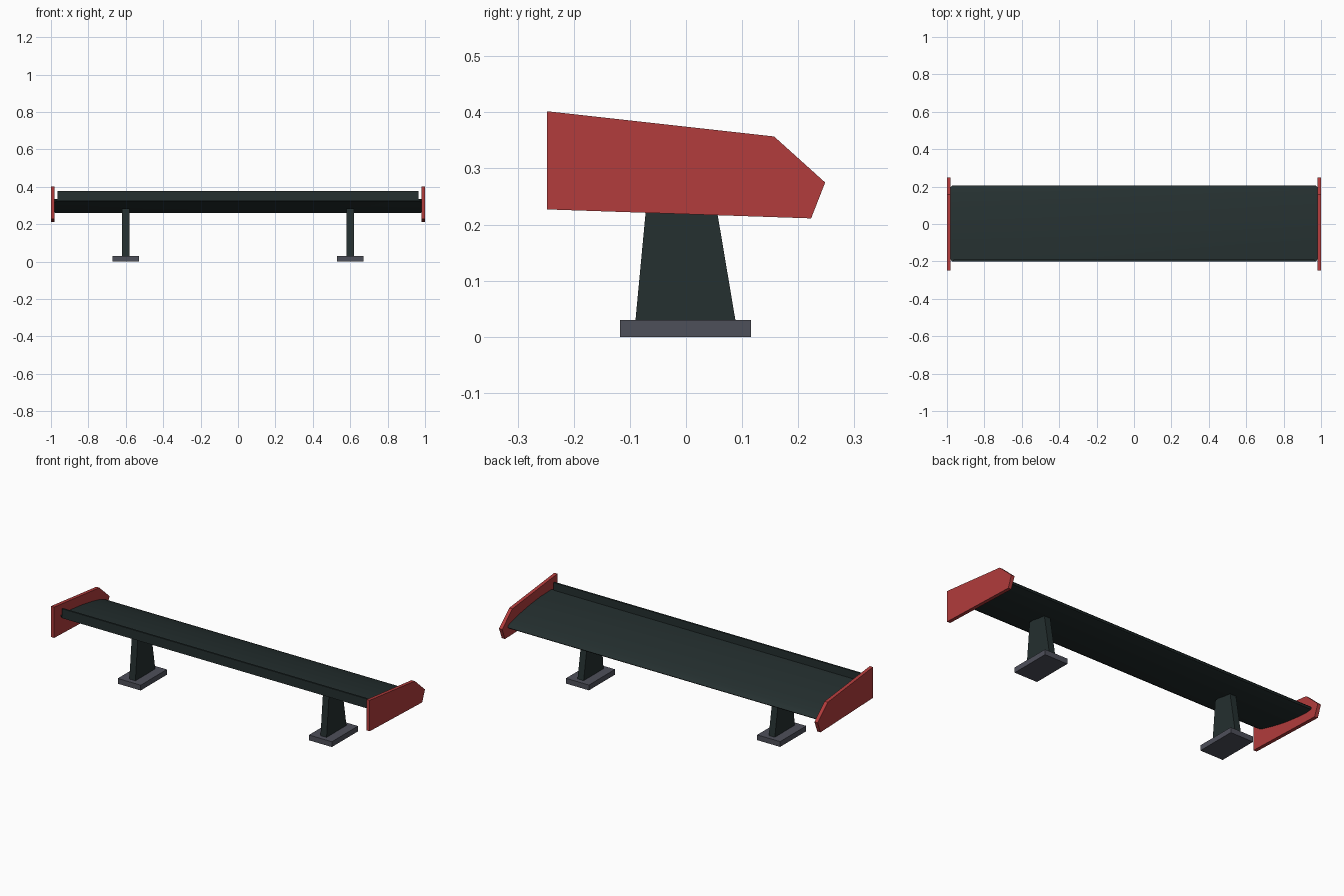
import bpy, bmesh, math

cube = bpy.data.objects.get("Cube")
if cube:
    bpy.data.objects.remove(cube, do_unlink=True)


def make_material(name, rgb):
    mat = bpy.data.materials.new(name)
    mat.use_nodes = True
    mat.diffuse_color = (*rgb, 1)
    mat.node_tree.nodes["Principled BSDF"].inputs["Base Color"].default_value = (*rgb, 1)
    return mat


dark = make_material("dark green black", (0.018, 0.029, 0.029))
red = make_material("red", (0.445, 0.045, 0.045))
grey = make_material("slate grey", (0.076, 0.08, 0.102))


def loft(name, profile, sections, mat, smooth=False):
    """Sweep a (y, z) profile along x; each section is (x, scale about centre)."""
    cy = sum(p[0] for p in profile) / len(profile)
    cz = sum(p[1] for p in profile) / len(profile)
    bm = bmesh.new()
    rings = [[bm.verts.new((x, cy + (y - cy) * s, cz + (z - cz) * s))
              for y, z in profile] for x, s in sections]
    n = len(profile)
    for a, b in zip(rings, rings[1:]):
        for i in range(n):
            j = (i + 1) % n
            bm.faces.new((a[i], a[j], b[j], b[i]))
    bm.faces.new(rings[0])
    bm.faces.new(rings[-1])
    bmesh.ops.recalc_face_normals(bm, faces=bm.faces)
    mesh = bpy.data.meshes.new(name)
    bm.to_mesh(mesh)
    bm.free()
    mesh.materials.append(mat)
    obj = bpy.data.objects.new(name, mesh)
    bpy.context.collection.objects.link(obj)
    if smooth:
        bpy.ops.object.select_all(action="DESELECT")
        obj.select_set(True)
        bpy.context.view_layer.objects.active = obj
        bpy.ops.object.shade_smooth_by_angle(angle=math.radians(30))
    return obj


def slab(name, profile, x0, x1, mat):
    return loft(name, profile, [(x0, 1), (x1, 1)], mat)


# Main wing: cambered section with a rounded nose and slightly chamfered ends
wing = [(-0.2, 0.335), (-0.1, 0.332), (0, 0.321), (0.1, 0.304), (0.17, 0.288),
        (0.197, 0.278), (0.205, 0.27), (0.197, 0.263), (0.17, 0.26),
        (0.1, 0.264), (0, 0.277), (-0.1, 0.297), (-0.19, 0.32)]
loft("main_wing", wing, [(-0.982, 0.95), (-0.972, 1), (0.972, 1), (0.982, 0.95)],
     dark, smooth=True)

# Upright lip along the raised edge
lip = [(-0.2, 0.325), (-0.19, 0.325), (-0.19, 0.378), (-0.2, 0.378)]
slab("edge_lip", lip, -0.965, 0.965, dark)

# End plates, posts and feet on both sides
plate = [(-0.248, 0.402), (0.157, 0.357), (0.248, 0.275), (0.223, 0.211), (-0.248, 0.227)]
post = [(-0.09, 0.03), (0.088, 0.03), (0.045, 0.285), (-0.066, 0.285)]
foot = [(-0.118, 0), (0.116, 0), (0.116, 0.03), (-0.118, 0.03)]
for side, s in (("left", 1), ("right", -1)):
    slab(side + "_end_plate", plate, s * 0.98, s, red)
    slab(side + "_post", post, s * 0.6 - 0.019, s * 0.6 + 0.019, dark)
    slab(side + "_foot", foot, s * 0.6 - 0.072, s * 0.6 + 0.072, grey)
